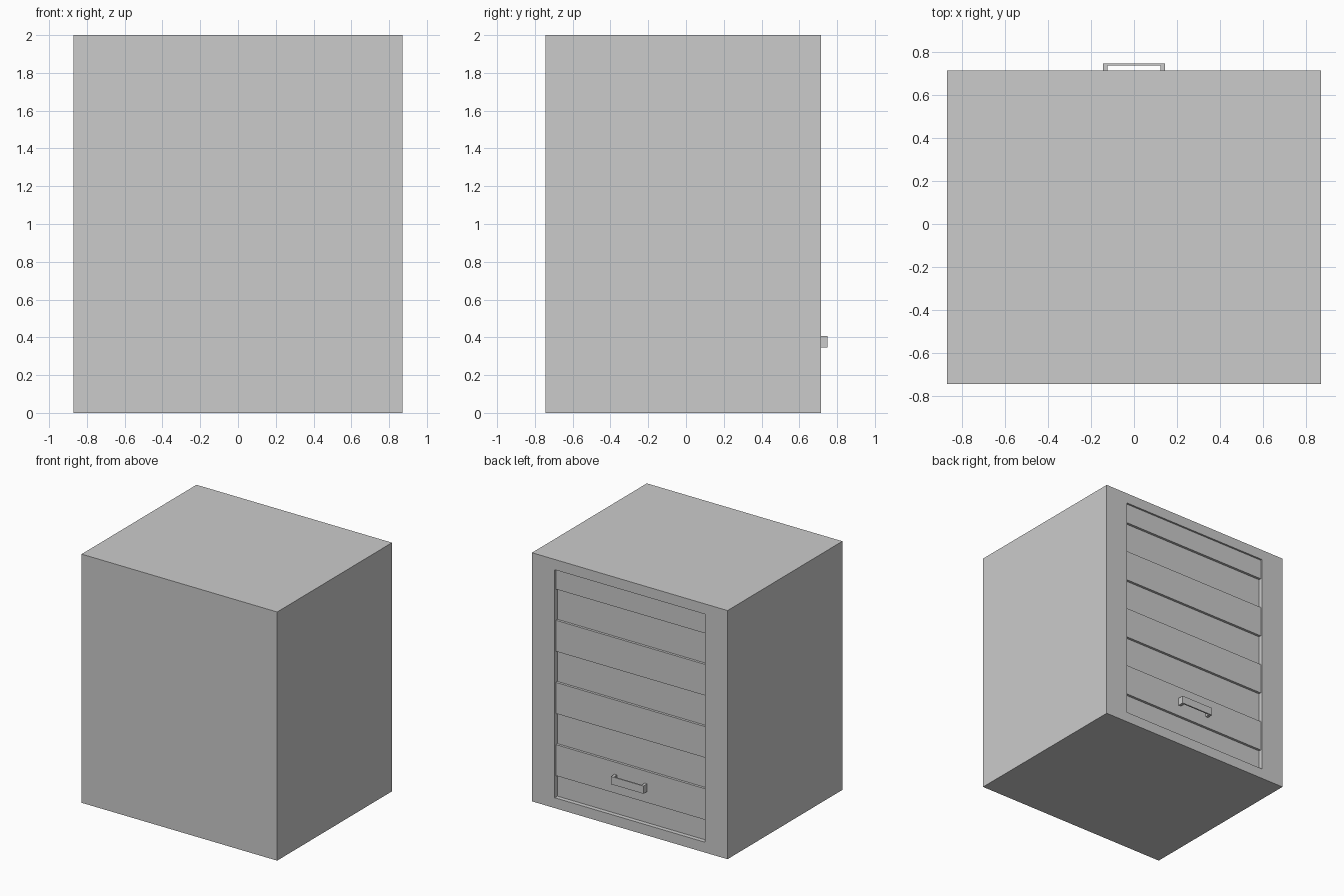
import bpy
import bmesh

if "Cube" in bpy.data.objects:
    bpy.data.objects.remove(bpy.data.objects["Cube"])

W, Y0, Y1, H = 0.87, -0.745, 0.715, 2.0      # body half width, front, back, height
OX, OZ0, OZ1 = 0.668, 0.083, 1.917           # door opening
RIDGE, GROOVE = Y1 - 0.015, Y1 - 0.035       # shutter planes


def finish(bm, name):
    bmesh.ops.recalc_face_normals(bm, faces=bm.faces)
    mesh = bpy.data.meshes.new(name)
    bm.to_mesh(mesh)
    bm.free()
    obj = bpy.data.objects.new(name, mesh)
    bpy.context.collection.objects.link(obj)
    return obj


def extrude_profile(name, points, axis, depth):
    """Closed profile polygon swept along the given axis vector."""
    bm = bmesh.new()
    face = bm.faces.new([bm.verts.new(p) for p in points])
    out = bmesh.ops.extrude_face_region(bm, geom=[face])["geom"]
    moved = [g for g in out if isinstance(g, bmesh.types.BMVert)]
    bmesh.ops.translate(bm, verts=moved, vec=[a * depth for a in axis])
    return finish(bm, name)


# Body box with a shallow door recess in the back
bm = bmesh.new()
bmesh.ops.create_cube(bm, size=1)
for v in bm.verts:
    v.co = (W if v.co.x > 0 else -W, Y1 if v.co.y > 0 else Y0, H if v.co.z > 0 else 0)
bm.normal_update()
back = max(bm.faces, key=lambda f: f.normal.y)
for depth in (0, 1):
    bmesh.ops.inset_individual(bm, faces=[back], thickness=0.01)
    for v in back.verts:
        v.co = (OX if v.co.x > 0 else -OX, GROOVE if depth else Y1,
                OZ1 if v.co.z > 1 else OZ0)
finish(bm, "body")

# Raised shutter slats, alternating with grooves on the recess floor
for i, (z0, z1) in enumerate([(0.25, 0.5), (0.75, 1.0), (1.25, 1.5), (1.75, OZ1)]):
    extrude_profile(f"shutter_slat_{i + 1}",
                    [(-OX, GROOVE, z0 + 0.005), (-OX, RIDGE, z0 + 0.005),
                     (-OX, RIDGE, z1 + 0.005 * (z1 < OZ1)),
                     (-OX, GROOVE, z1 + 0.005 * (z1 < OZ1))],
                    (1, 0, 0), 2 * OX)

# U-shaped pull handle on the lowest slat
HX, LEG, TIP, BAR = 0.145, 0.022, 0.748, 0.011
extrude_profile("handle",
                [(x, y, 0.345) for x, y in [
                    (-HX, RIDGE), (-HX, TIP), (HX, TIP), (HX, RIDGE),
                    (HX - LEG, RIDGE), (HX - LEG, TIP - BAR),
                    (LEG - HX, TIP - BAR), (LEG - HX, RIDGE)]],
                (0, 0, 1), 0.062)
